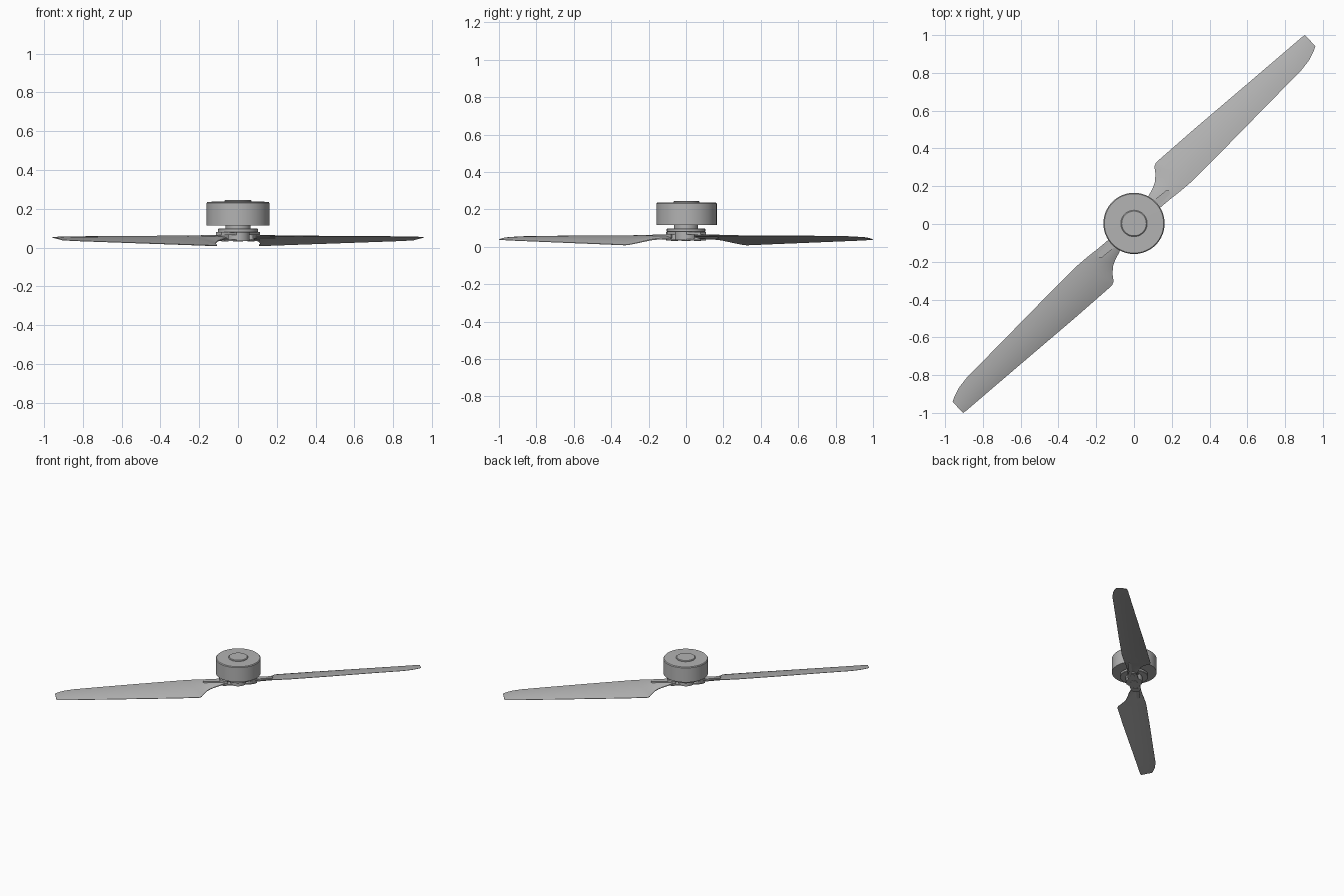
import bpy, bmesh, math
from mathutils import Vector, Matrix

grey = bpy.data.materials.new("grey")
grey.diffuse_color = (0.45, 0.45, 0.45, 1)
DIAG = math.radians(43)  # direction of the hub arms


def finish(name, bm):
    bmesh.ops.recalc_face_normals(bm, faces=bm.faces)
    me = bpy.data.meshes.new(name)
    bm.to_mesh(me)
    bm.free()
    ob = bpy.data.objects.new(name, me)
    bpy.context.collection.objects.link(ob)
    me.materials.append(grey)
    bpy.ops.object.select_all(action='DESELECT')
    ob.select_set(True)
    bpy.context.view_layer.objects.active = ob
    bpy.ops.object.shade_smooth_by_angle(angle=math.radians(32))
    return ob


def skin(name, rings, rot=0.0):
    """Skin closed rings of points and cap both ends."""
    bm = bmesh.new()
    vs = [[bm.verts.new(p) for p in ring] for ring in rings]
    n = len(rings[0])
    for a, b in zip(vs, vs[1:]):
        for i in range(n):
            j = (i + 1) % n
            bm.faces.new((a[i], a[j], b[j], b[i]))
    bm.faces.new(vs[0])
    bm.faces.new(vs[-1])
    bm.transform(Matrix.Rotation(rot, 4, 'Z'))
    return finish(name, bm)


def lathe(name, profile, sides=64, x=0.0, y=0.0):
    return skin(name, [[(x + r * math.cos(2 * math.pi * i / sides),
                         y + r * math.sin(2 * math.pi * i / sides), z)
                        for i in range(sides)] for r, z in profile])


def prism(name, outline, z0, z1, rot):
    return skin(name, [[(x, y, z) for x, y in outline] for z in (z0, z1)], rot)


# Motor bell, raised cap, and stator neck
lathe("motor_bell", [(0.15, 0.115), (0.162, 0.115), (0.162, 0.230), (0.157, 0.236), (0.07, 0.237)], y=0.003)
lathe("motor_cap", [(0.07, 0.235), (0.07, 0.241), (0.065, 0.245)], 48, y=0.003)
lathe("motor_neck", [(0.065, 0.09), (0.065, 0.118)], 48)

# Hub plates
lathe("hub_upper_plate", [(0.100, 0.078), (0.103, 0.081), (0.103, 0.095), (0.100, 0.098)], 48)
lathe("hub_core", [(0.06, 0.035), (0.06, 0.08)], 32)
lathe("hub_screw", [(0.025, 0.03), (0.025, 0.036)], 24)

# Blade stations: trailing edge point, leading edge point, thickness, camber
stations = [
    ((0.055, 0.085, 0.045), (0.095, 0.045, 0.060), 0.018, 0.000),
    ((0.078, 0.150, 0.042), (0.145, 0.092, 0.060), 0.016, 0.001),
    ((0.100, 0.192, 0.036), (0.190, 0.130, 0.060), 0.014, 0.002),
    ((0.112, 0.225, 0.028), (0.225, 0.157, 0.060), 0.012, 0.004),
    ((0.113, 0.270, 0.018), (0.265, 0.190, 0.060), 0.010, 0.006),
    ((0.108, 0.305, 0.011), (0.300, 0.220, 0.060), 0.009, 0.008),
    ((0.116, 0.325, 0.009), (0.325, 0.245, 0.060), 0.009, 0.008),
    ((0.310, 0.495, 0.016), (0.480, 0.400, 0.059), 0.008, 0.007),
    ((0.600, 0.742, 0.026), (0.715, 0.640, 0.058), 0.007, 0.005),
    ((0.800, 0.913, 0.033), (0.885, 0.813, 0.056), 0.006, 0.004),
    ((0.850, 0.956, 0.035), (0.928, 0.868, 0.055), 0.006, 0.003),
    ((0.885, 0.986, 0.037), (0.950, 0.912, 0.053), 0.005, 0.002),
    ((0.905, 1.000, 0.038), (0.960, 0.942, 0.051), 0.004, 0.002),
]
STEPS = 10


def section(a, b, thick, camber):
    top, bottom = [], []
    for i in range(STEPS + 1):
        t = i / STEPS
        p = Vector(a).lerp(Vector(b), t)
        mid = p.z + camber * 4 * t * (1 - t)
        h = thick * (0.18 + 0.32 * math.sin(math.pi * t ** 0.8))
        top.append((p.x, p.y, mid + h))
        bottom.append((p.x, p.y, max(mid - h, 0.0)))
    return top + bottom[::-1]


for k, side in enumerate(("right", "left")):
    turn = math.pi * k
    # Twisted blade
    skin("blade_" + side, [section(*s) for s in stations], turn)
    # Folding arm: lower and upper fork around the blade root
    arm = [(0.0, -0.04), (0.11, -0.035), (0.135, -0.02), (0.135, 0.02), (0.11, 0.035), (0.0, 0.04)]
    prism("arm_lower_" + side, arm, 0.034, 0.042, DIAG + turn)
    prism("arm_upper_" + side, arm, 0.066, 0.079, DIAG + turn)
    # Tapered finger lying on the blade root
    finger = [(0.09, -0.024), (0.18, -0.018), (0.245, -0.014), (0.255, -0.007),
              (0.255, 0.007), (0.245, 0.014), (0.18, 0.018), (0.09, 0.024)]
    prism("root_finger_" + side, finger, 0.046, 0.066, DIAG + turn)
    # Hinge pin
    c = (0.09 * math.cos(DIAG + turn), 0.09 * math.sin(DIAG + turn))
    lathe("hinge_pin_" + side, [(0.018, 0.031), (0.018, 0.08)], 24, *c)
